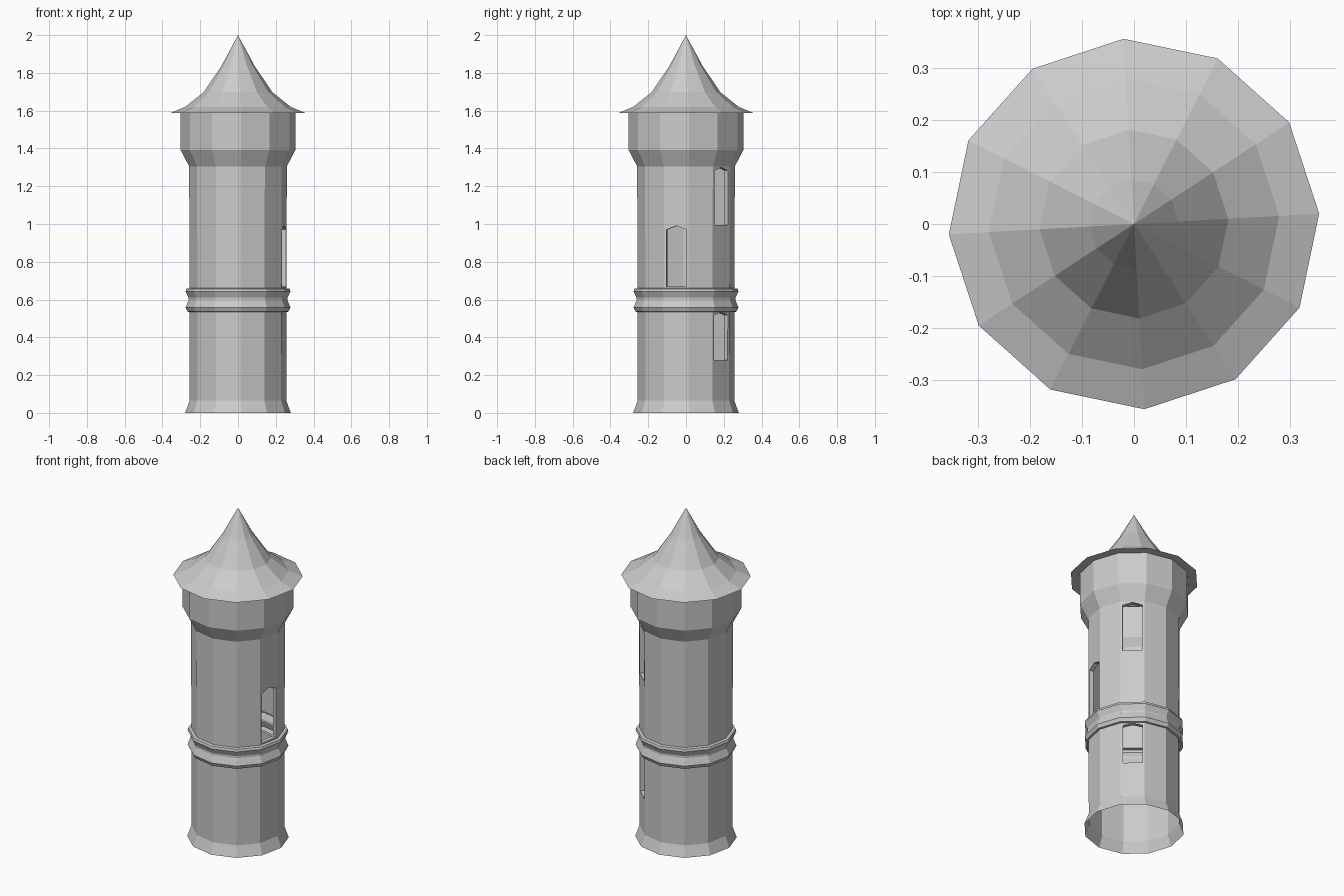
import bpy, bmesh, math
from mathutils import Vector

if "Cube" in bpy.data.objects:
    bpy.data.objects.remove(bpy.data.objects["Cube"])

SIDES = 12
TURN = math.radians(3.2)
WINDOW_W = 0.108
REVEAL = 0.025


def corner(r, z, k):
    a = TURN + 2 * math.pi * k / SIDES
    return Vector((r * math.cos(a), r * math.sin(a), z))


def finish(name, bm):
    bmesh.ops.remove_doubles(bm, verts=bm.verts, dist=1e-5)
    mesh = bpy.data.meshes.new(name)
    bm.to_mesh(mesh)
    bm.free()
    obj = bpy.data.objects.new(name, mesh)
    bpy.context.collection.objects.link(obj)


def add_face(bm, *pts):
    bm.faces.new([bm.verts.new(p) for p in pts])


def windowed_panel(bm, a, b, c, d, sill, shoulder, peak):
    """Wall panel a-b-c-d with a pointed opening and inward reveals."""
    half = WINDOW_W / (2 * (b - a).length)

    def on_panel(u, z):
        t = (z - a.z) / (d.z - a.z)
        return a.lerp(d, t).lerp(b.lerp(c, t), u)

    p = [on_panel(0.5 - half, sill), on_panel(0.5 + half, sill),
         on_panel(0.5 + half, shoulder), on_panel(0.5, peak),
         on_panel(0.5 - half, shoulder)]
    add_face(bm, a, b, p[1], p[0])
    add_face(bm, b, c, p[2], p[1])
    add_face(bm, c, p[3], p[2])
    add_face(bm, c, d, p[3])
    add_face(bm, d, p[4], p[3])
    add_face(bm, d, a, p[0], p[4])
    inward = -(b - a).cross(d - a).normalized() * REVEAL
    for i in range(5):
        q, s = p[i], p[(i + 1) % 5]
        add_face(bm, q, s, s + inward, q + inward)


def lathe(name, profile, windows=None):
    """Spin a (radius, z) profile; windows maps (band, side) to heights."""
    windows = windows or {}
    bm = bmesh.new()
    for i in range(len(profile) - 1):
        (r0, z0), (r1, z1) = profile[i], profile[i + 1]
        for k in range(SIDES):
            a, b = corner(r0, z0, k), corner(r0, z0, k + 1)
            c, d = corner(r1, z1, k + 1), corner(r1, z1, k)
            if (i, k) in windows:
                windowed_panel(bm, a, b, c, d, *windows[(i, k)])
            elif r1 == 0:
                add_face(bm, a, b, d)
            else:
                add_face(bm, a, b, c, d)
    finish(name, bm)


# Lower shaft with flared foot and one window
lathe("lower_shaft", [(0.28, 0), (0.256, 0.065), (0.257, 0.534)],
      {(1, 1): (0.28, 0.518, 0.532)})

# Double string-course moulding
lathe("string_course", [(0.257, 0.534), (0.268, 0.536), (0.278, 0.557),
                        (0.262, 0.598), (0.262, 0.61), (0.278, 0.643),
                        (0.274, 0.657), (0.257, 0.66)])

# Upper shaft with two windows
lathe("upper_shaft", [(0.257, 0.66), (0.259, 1.305)],
      {(0, 11): (0.67, 0.97, 0.99), (0, 1): (0.995, 1.282, 1.3)})

# Flared parapet
lathe("parapet", [(0.259, 1.305), (0.305, 1.393), (0.305, 1.588)])

# Bell-cast roof with flat eaves underneath
lathe("roof", [(0.305, 1.588), (0.357, 1.588), (0.28, 1.62), (0.182, 1.698),
               (0.086, 1.84), (0, 2.0)])
